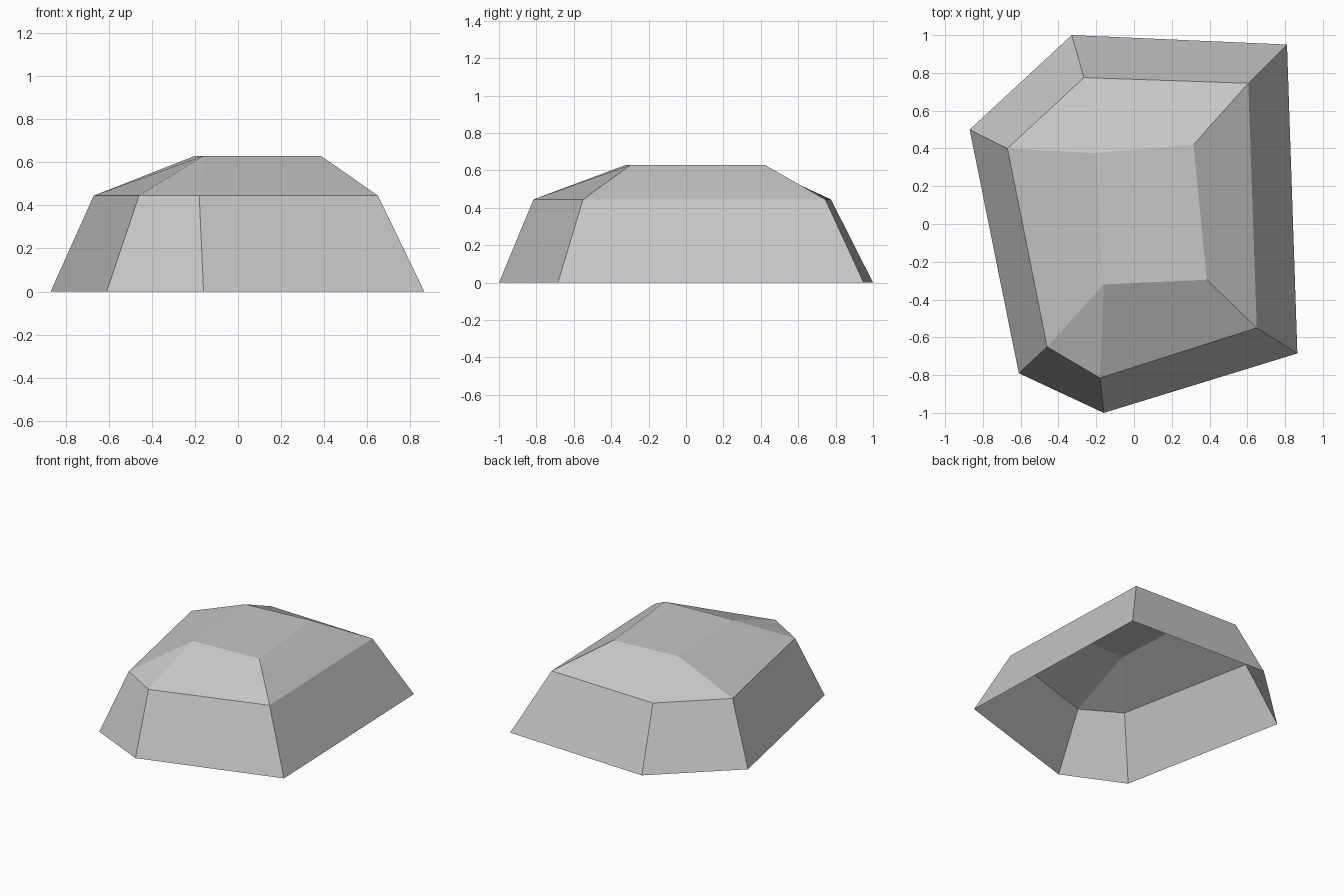
import bpy
import bmesh

cube = bpy.data.objects.get("Cube")
if cube:
    bpy.data.objects.remove(cube, do_unlink=True)

# Stone colour
stone = bpy.data.materials.new("stone grey")
stone.use_nodes = True
grey = (0.57, 0.57, 0.57, 1)
stone.diffuse_color = grey
stone.node_tree.nodes["Principled BSDF"].inputs["Base Color"].default_value = grey

# Outlines at three heights, running counter-clockwise from the left corner
base_outline = [(-0.87, 0.50), (-0.61, -0.79), (-0.16, -1.0),
                (0.865, -0.685), (0.81, 0.95), (-0.33, 1.0)]
shoulder_outline = [(-0.67, 0.40), (-0.46, -0.65), (-0.18, -0.815),
                    (0.65, -0.55), (0.605, 0.745), (-0.265, 0.775)]
crown_outline = [(-0.20, 0.375), (-0.16, -0.32), (0.385, -0.295), (0.315, 0.42)]

bm = bmesh.new()


def ring(outline, z):
    return [bm.verts.new((x, y, z)) for x, y in outline]


base = ring(base_outline, 0)
shoulder = ring(shoulder_outline, 0.445)
crown = ring(crown_outline, 0.63)

# Steep side walls, open underneath
for i in range(len(base)):
    j = (i + 1) % len(base)
    bm.faces.new((base[i], base[j], shoulder[j], shoulder[i]))

# Sloping cap: each shoulder corner leads to one crown corner,
# and two shoulder corners sharing a crown corner give a triangle
leads_to = [0, 1, 1, 2, 3, 0]
for i in range(len(shoulder)):
    j = (i + 1) % len(shoulder)
    a, b = crown[leads_to[i]], crown[leads_to[j]]
    corners = (shoulder[i], shoulder[j], b) if a is b else (shoulder[i], shoulder[j], b, a)
    bm.faces.new(corners)

# Flat crown
bm.faces.new(crown)

mesh = bpy.data.meshes.new("rock")
bm.to_mesh(mesh)
bm.free()
mesh.materials.append(stone)
rock = bpy.data.objects.new("rock", mesh)
bpy.context.collection.objects.link(rock)
